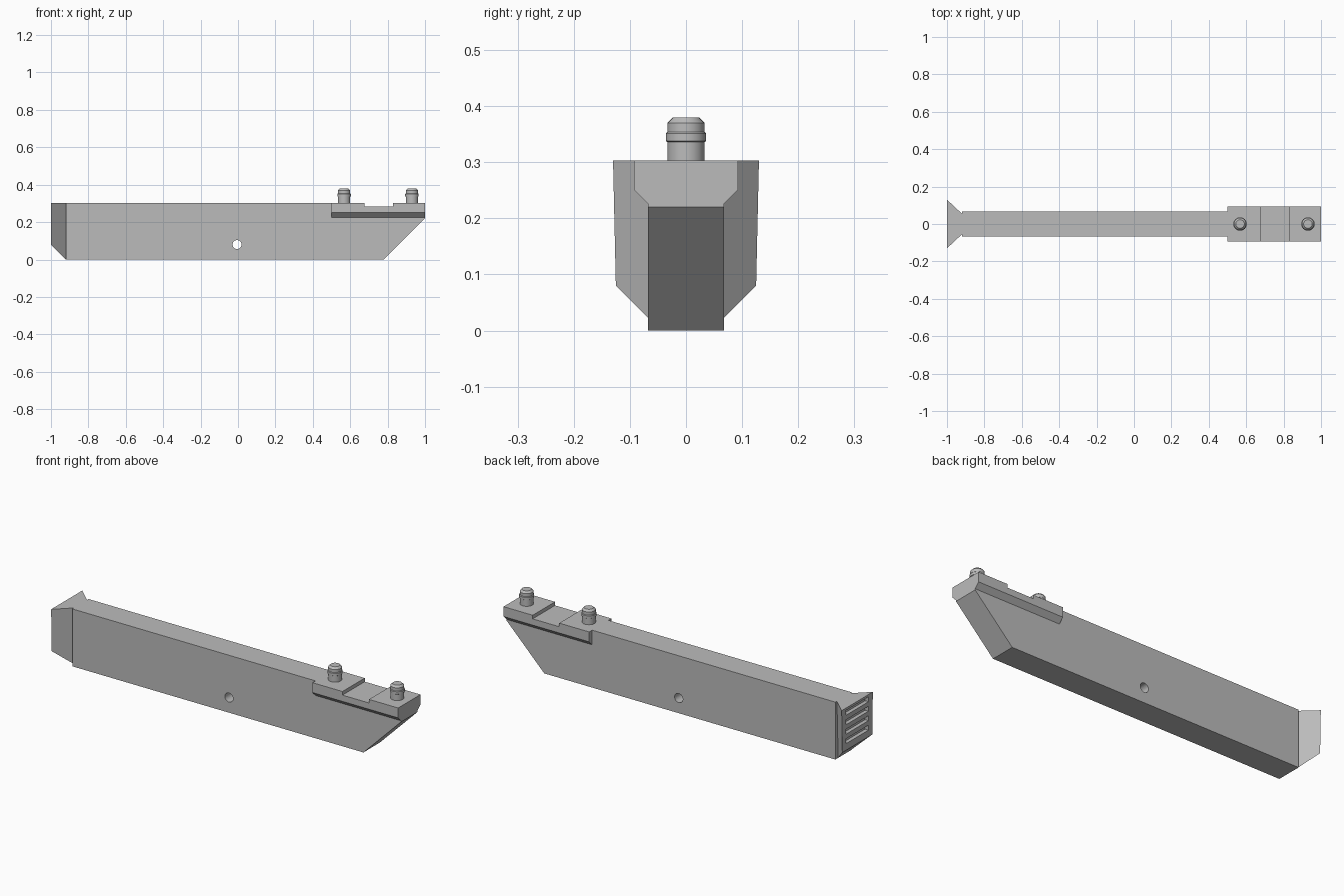
import bpy
import bmesh
from math import cos, sin, pi

if "Cube" in bpy.data.objects:
    bpy.data.objects.remove(bpy.data.objects["Cube"], do_unlink=True)

grey = bpy.data.materials.new("plain_grey")
grey.use_nodes = True
COLOUR = (0.5, 0.5, 0.5, 1)
grey.diffuse_color = COLOUR
grey.node_tree.nodes["Principled BSDF"].inputs["Base Color"].default_value = COLOUR


def loft(name, rings):
    """Join equal rings of points into a closed solid."""
    bm = bmesh.new()
    loops = [[bm.verts.new(p) for p in ring] for ring in rings]
    n = len(loops[0])
    for a, b in zip(loops, loops[1:]):
        for i in range(n):
            j = (i + 1) % n
            bm.faces.new((a[i], a[j], b[j], b[i]))
    bm.faces.new(loops[0])
    bm.faces.new(loops[-1])
    bmesh.ops.recalc_face_normals(bm, faces=bm.faces)
    mesh = bpy.data.meshes.new(name)
    bm.to_mesh(mesh)
    bm.free()
    mesh.materials.append(grey)
    obj = bpy.data.objects.new(name, mesh)
    bpy.context.collection.objects.link(obj)
    return obj


def box(name, x0, x1, half_y, z0, z1):
    ring = [(-half_y, z0), (half_y, z0), (half_y, z1), (-half_y, z1)]
    return loft(name, [[(x, y, z) for y, z in ring] for x in (x0, x1)])


def circle(r, z, n=32):
    return [(r * cos(2 * pi * i / n), r * sin(2 * pi * i / n), z) for i in range(n)]


def select_only(obj):
    bpy.ops.object.select_all(action="DESELECT")
    obj.select_set(True)
    bpy.context.view_layer.objects.active = obj


def cut(obj, cutter):
    mod = obj.modifiers.new("cut", "BOOLEAN")
    mod.operation = "DIFFERENCE"
    mod.solver = "EXACT"
    mod.object = cutter
    select_only(obj)
    bpy.ops.object.modifier_apply(modifier=mod.name)
    bpy.data.objects.remove(cutter, do_unlink=True)


TOP = 0.303

# Long blade with a sloped tip, stepped down to carry the mounting rail
side = [(-0.92, 0), (0.78, 0), (1, 0.22), (0.5, 0.22), (0.5, TOP), (-0.92, TOP)]
body = loft("body", [[(x, y, z) for x, z in side] for y in (-0.068, 0.068)])

# Pin hole through the blade
pin = loft("pin_hole_cutter", [circle(0.024, -0.2), circle(0.024, 0.2)])
pin.rotation_euler.x = pi / 2
pin.location = (-0.005, 0, 0.08)
cut(body, pin)

# Flared butt end with horizontal grip slots
flare = loft("flared_end", [
    [(-1, -0.13, TOP), (-1, 0.13, TOP), (-1, 0.125, 0.08), (-1, -0.125, 0.08)],
    [(-0.92, -0.055, TOP), (-0.92, 0.055, TOP), (-0.92, 0.045, 0), (-0.92, -0.045, 0)],
])
for i in range(4):
    z = 0.115 + i * 0.05
    cut(flare, box("slot_cutter", -1.1, -0.98, 0.093, z, z + 0.026))

# Mounting rail with chamfered underside and two raised pads
rail = [(-0.068, 0.22), (0.068, 0.22), (0.068, 0.226), (0.093, 0.251),
        (0.093, 0.284), (-0.093, 0.284), (-0.093, 0.251), (-0.068, 0.226)]
loft("mounting_rail", [[(x, y, z) for y, z in rail] for x in (0.5, 1)])
box("inner_pad", 0.5, 0.675, 0.093, 0.284, TOP)
box("outer_pad", 0.83, 1, 0.093, 0.284, TOP)

# Ribbed pegs standing on the pads
peg = [(0.033, 0.3), (0.033, 0.336), (0.036, 0.338), (0.036, 0.351),
       (0.033, 0.354), (0.033, 0.37), (0.023, 0.38)]
for name, x in (("inner_peg", 0.567), ("outer_peg", 0.93)):
    obj = loft(name, [circle(r, z) for r, z in peg])
    obj.location.x = x
    select_only(obj)
    bpy.ops.object.shade_smooth_by_angle(angle=0.5)
